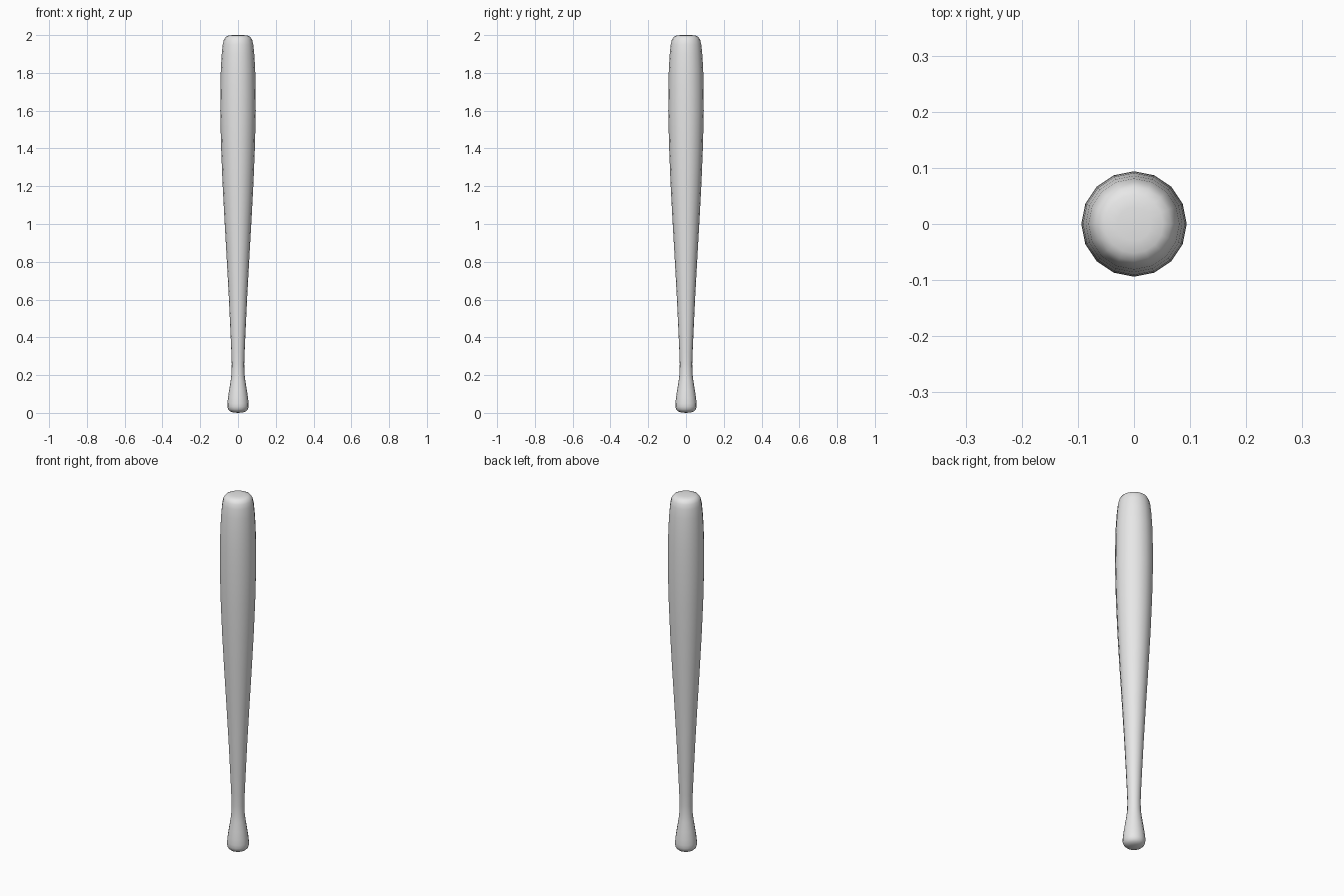
import bpy
import bmesh
import math
from mathutils import Vector

if "Cube" in bpy.data.objects:
    bpy.data.objects.remove(bpy.data.objects["Cube"], do_unlink=True)

SIDES = 16

# Light grey surface
grey = bpy.data.materials.new("light_grey")
grey.use_nodes = True
colour = (0.8, 0.8, 0.8, 1.0)
grey.diffuse_color = colour
grey.node_tree.nodes["Principled BSDF"].inputs["Base Color"].default_value = colour

# Lathe profile (radius, height): rounded knob, thin handle, long taper, rounded tip
profile = [
    (0, 0), (0.025, 0.002), (0.042, 0.008), (0.052, 0.018), (0.056, 0.032),
    (0.056, 0.05), (0.053, 0.08), (0.047, 0.12), (0.039, 0.17), (0.034, 0.21),
    (0.033, 0.26), (0.035, 0.32), (0.04, 0.43), (0.049, 0.62), (0.06, 0.82),
    (0.072, 1.03), (0.082, 1.22), (0.09, 1.42), (0.094, 1.6), (0.093, 1.73),
    (0.091, 1.82), (0.086, 1.9), (0.081, 1.95), (0.075, 1.975),
    (0.066, 1.99), (0.052, 1.997), (0.03, 2), (0, 2),
]

# Bat: the profile spun around the vertical axis
bm = bmesh.new()
verts = [bm.verts.new((r, 0, z)) for r, z in profile]
edges = [bm.edges.new(pair) for pair in zip(verts, verts[1:])]
bmesh.ops.spin(bm, geom=verts + edges, cent=(0, 0, 0), axis=Vector((0, 0, 1)),
               angle=math.tau, steps=SIDES, use_merge=False)
bmesh.ops.remove_doubles(bm, verts=bm.verts, dist=0.0005)
bmesh.ops.recalc_face_normals(bm, faces=bm.faces)
for face in bm.faces:
    face.smooth = True

mesh = bpy.data.meshes.new("bat")
bm.to_mesh(mesh)
bm.free()
mesh.materials.append(grey)
bat = bpy.data.objects.new("bat", mesh)
bpy.context.collection.objects.link(bat)
